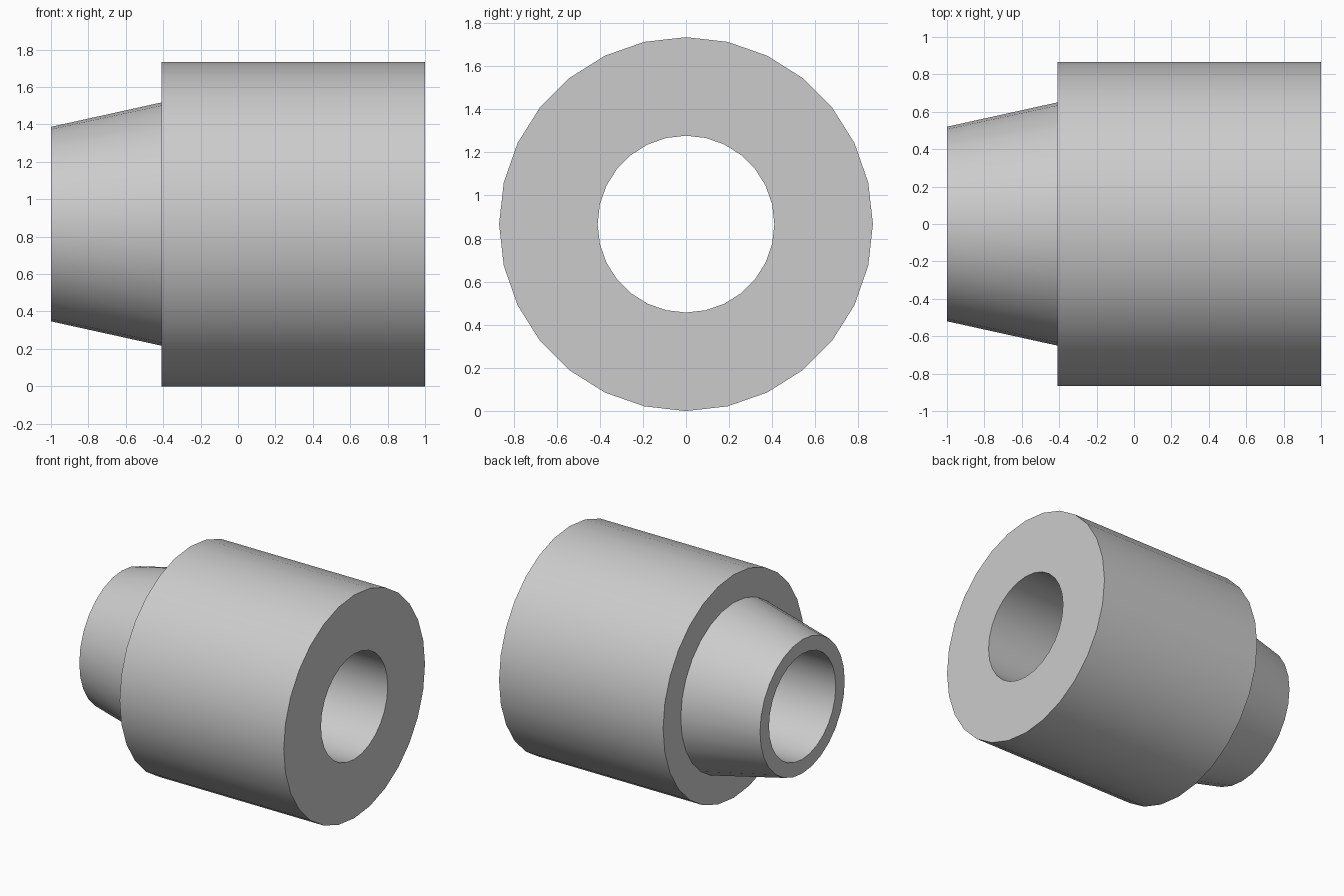
import bpy, bmesh, math

if "Cube" in bpy.data.objects:
    bpy.data.objects.remove(bpy.data.objects["Cube"])

SIDES = 28
AXIS_Z = 0.867

# Closed cross-section (x along the axis, radius): bore, body, tapered neck
profile = [(-1.0, 0.41), (1.0, 0.41), (1.0, 0.867),
           (-0.41, 0.867), (-0.41, 0.65), (-1.0, 0.52)]

# Revolve the cross-section around the x axis
bm = bmesh.new()
rings = []
for i in range(SIDES):
    a = 2 * math.pi * i / SIDES
    rings.append([bm.verts.new((x, r * math.sin(a), AXIS_Z + r * math.cos(a)))
                  for x, r in profile])
n = len(profile)
for i in range(SIDES):
    r0, r1 = rings[i], rings[(i + 1) % SIDES]
    for j in range(n):
        k = (j + 1) % n
        bm.faces.new((r0[j], r0[k], r1[k], r1[j]))
bmesh.ops.recalc_face_normals(bm, faces=bm.faces)

mesh = bpy.data.meshes.new("stepped_bushing")
bm.to_mesh(mesh)
bm.free()
bushing = bpy.data.objects.new("stepped_bushing", mesh)
bpy.context.collection.objects.link(bushing)

# Smooth walls, sharp rims
bpy.context.view_layer.objects.active = bushing
bushing.select_set(True)
bpy.ops.object.shade_smooth_by_angle(angle=math.radians(30))
